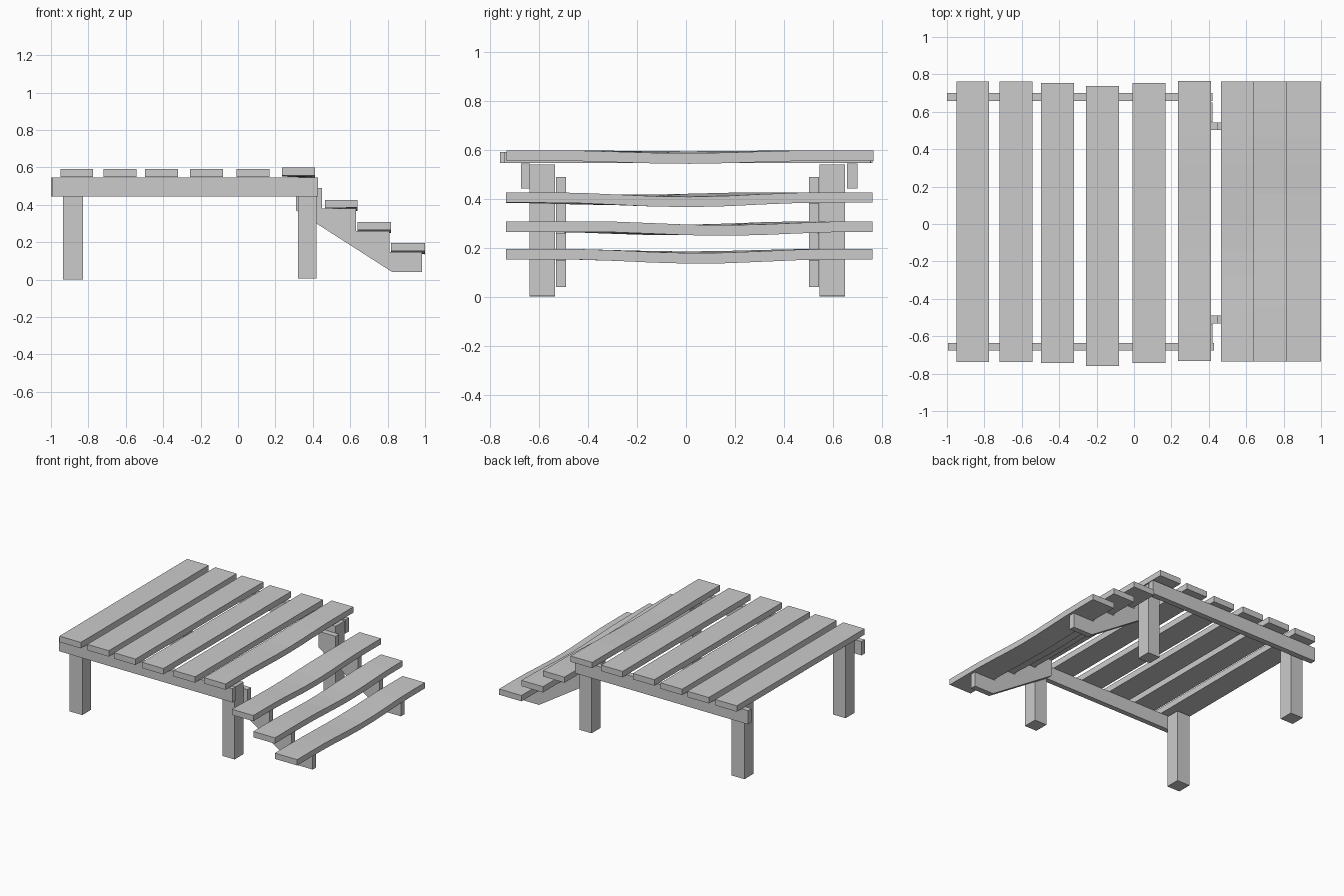
import bpy, bmesh, math

if "Cube" in bpy.data.objects:
    bpy.data.objects.remove(bpy.data.objects["Cube"])


def make_object(name, bm):
    bmesh.ops.recalc_face_normals(bm, faces=bm.faces)
    mesh = bpy.data.meshes.new(name)
    bm.to_mesh(mesh)
    bm.free()
    obj = bpy.data.objects.new(name, mesh)
    bpy.context.collection.objects.link(obj)
    return obj


def board(name, x, y, z, sag=(0, 0), centre=(0, 0), segments=1):
    """Box cut along y; sag and its centre are given for the low-x and high-x edges."""
    bm = bmesh.new()
    rings = []
    for i in range(segments + 1):
        py = y[0] + (y[1] - y[0]) * i / segments
        drop = [s * max(0, math.cos((py - c) / 0.55 * math.pi / 2)) ** 2 if abs(py - c) < 0.55 else 0
                for s, c in zip(sag, centre)]
        rings.append([bm.verts.new((x[e], py, z[h] - drop[e]))
                      for e, h in ((0, 0), (1, 0), (1, 1), (0, 1))])
    for a, b in zip(rings, rings[1:]):
        for k in range(4):
            bm.faces.new((a[k], a[(k + 1) % 4], b[(k + 1) % 4], b[k]))
    bm.faces.new(rings[0])
    bm.faces.new(rings[-1])
    return make_object(name, bm)


# Posts
for side, y in (("front", (-0.64, -0.535)), ("back", (0.545, 0.65))):
    board(side + "_left_post", (-0.935, -0.83), y, (0, 0.54))
    board(side + "_right_post", (0.32, 0.42), y, (0.005, 0.54))

# Long beams on the outside of the posts
board("front_beam", (-0.995, 0.427), (-0.675, -0.637), (0.443, 0.545))
board("back_beam", (-1.0, 0.42), (0.658, 0.70), (0.443, 0.545))

# Deck planks: left edge and y shift
for i, (x, dy) in enumerate(((-0.95, 0), (-0.72, 0), (-0.497, -0.006),
                             (-0.257, -0.022), (-0.007, -0.007))):
    board(f"deck_plank_{i + 1}", (x, x + 0.176), (-0.737 + dy, 0.761 + dy), (0.547, 0.591))
board("deck_plank_6", (0.234, 0.411), (-0.733, 0.765), (0.555, 0.598),
      (0.004, 0.012), (0, 0), 10)

# Sagging stair treads
treads = (((0.464, 0.64), (0.384, 0.426), (0.010, 0.018), (-0.25, 0)),
          ((0.64, 0.817), (0.265, 0.308), (0.014, 0.016), (-0.05, 0.15)),
          ((0.817, 1.0), (0.152, 0.195), (0.010, 0.017), (0, 0.05)))
for i, (x, z, sag, centre) in enumerate(treads):
    board(f"stair_tread_{i + 1}", x, (-0.735, 0.762), z, sag, centre, 10)

# Stepped stair stringers
profile = [(0.31, 0.49), (0.45, 0.49), (0.45, 0.38), (0.632, 0.38), (0.632, 0.26),
           (0.81, 0.26), (0.81, 0.148), (0.985, 0.148), (0.985, 0.04),
           (0.825, 0.04), (0.31, 0.37)]
for name, y in (("front_stringer", -0.532), ("back_stringer", 0.502)):
    bm = bmesh.new()
    face = bm.faces.new([bm.verts.new((px, y, pz)) for px, pz in profile])
    ext = bmesh.ops.extrude_face_region(bm, geom=[face], use_keep_orig=True)
    bmesh.ops.translate(bm, vec=(0, 0.042, 0),
                        verts=[v for v in ext["geom"] if isinstance(v, bmesh.types.BMVert)])
    make_object(name, bm)
